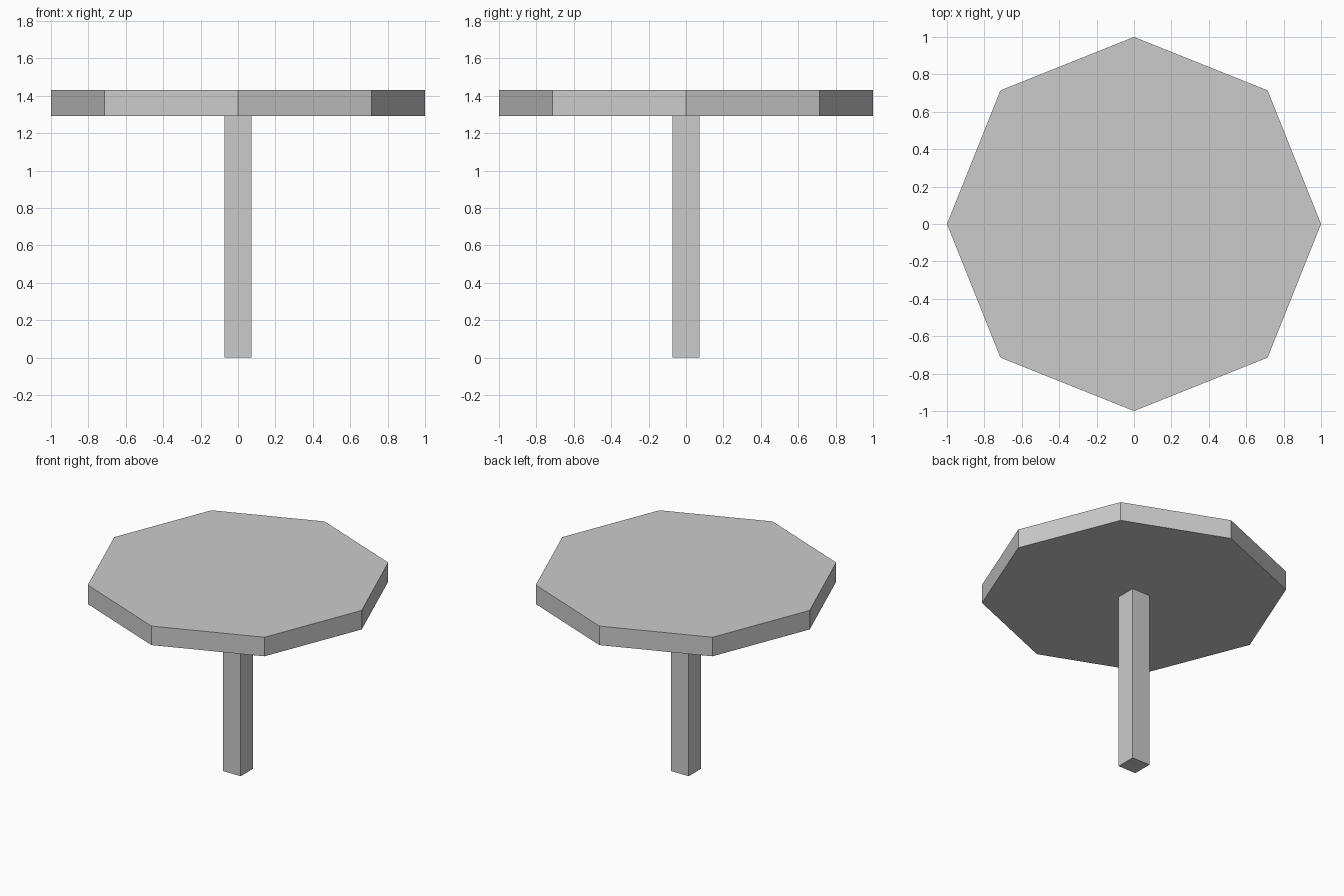
import bpy
import bmesh

if "Cube" in bpy.data.objects:
    bpy.data.objects.remove(bpy.data.objects["Cube"])


def prism(name, outline, z0, z1):
    """Extrude a flat outline from z0 up to z1."""
    bm = bmesh.new()
    face = bm.faces.new([bm.verts.new((x, y, z0)) for x, y in outline])
    ext = bmesh.ops.extrude_face_region(bm, geom=[face], use_keep_orig=True)
    verts = [v for v in ext["geom"] if isinstance(v, bmesh.types.BMVert)]
    bmesh.ops.translate(bm, verts=verts, vec=(0, 0, z1 - z0))
    bmesh.ops.recalc_face_normals(bm, faces=bm.faces)
    mesh = bpy.data.meshes.new(name)
    bm.to_mesh(mesh)
    bm.free()
    obj = bpy.data.objects.new(name, mesh)
    bpy.context.collection.objects.link(obj)
    return obj


# Eight-sided table top, corners on the axes and diagonals
d = 0.714
prism("table_top",
      [(1, 0), (d, d), (0, 1), (-d, d), (-1, 0), (-d, -d), (0, -1), (d, -d)],
      1.293, 1.432)

# Square central post
h = 0.072
prism("post", [(h, h), (-h, h), (-h, -h), (h, -h)], 0, 1.293)
